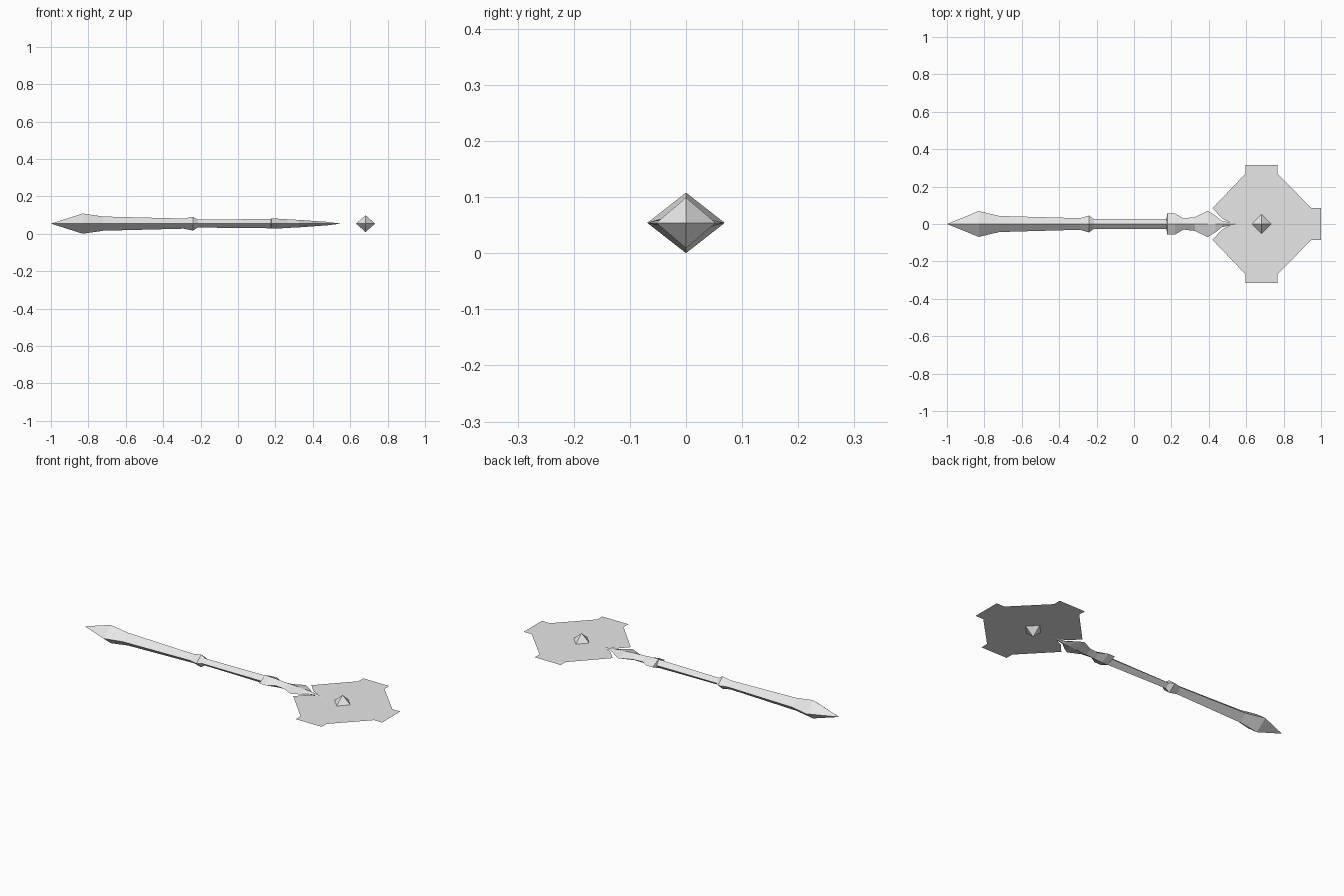
import bpy
import bmesh
from mathutils import Matrix

cube = bpy.data.objects.get("Cube")
if cube:
    bpy.data.objects.remove(cube, do_unlink=True)

MID = 0.054      # height of the central plane
HEAD_X = 0.682   # centre of the head plate

steel = bpy.data.materials.new("pale_grey")
steel.use_nodes = True
steel.diffuse_color = (0.8, 0.8, 0.8, 1)
steel.node_tree.nodes["Principled BSDF"].inputs["Base Color"].default_value = (0.8, 0.8, 0.8, 1)


def finish(name, bm, solid=True):
    if solid:
        bmesh.ops.recalc_face_normals(bm, faces=bm.faces)
    mesh = bpy.data.meshes.new(name)
    bm.to_mesh(mesh)
    bm.free()
    mesh.materials.append(steel)
    obj = bpy.data.objects.new(name, mesh)
    bpy.context.collection.objects.link(obj)
    return obj


def diamond_loft(name, start, sections, end):
    """Four-sided shaft along x: pointed ends and (x, half width, half height) rings."""
    bm = bmesh.new()
    rings = []
    for x, w, h in sections:
        rings.append([bm.verts.new((x, y, MID + z))
                      for y, z in ((w, 0), (0, h), (-w, 0), (0, -h))])
    tips = [bm.verts.new((x, 0, MID)) for x in (start, end)]
    for i in range(4):
        j = (i + 1) % 4
        for a, b in zip(rings, rings[1:]):
            bm.faces.new((a[i], a[j], b[j], b[i]))
        bm.faces.new((tips[0], rings[0][j], rings[0][i]))
        bm.faces.new((tips[1], rings[-1][i], rings[-1][j]))
    return finish(name, bm)


# Shaft with pointed pommel and a small collar
diamond_loft("shaft", -1.0, [
    (-0.83, 0.069, 0.054), (-0.72, 0.043, 0.038), (-0.29, 0.031, 0.027),
    (-0.24, 0.045, 0.037), (-0.215, 0.026, 0.021), (0.18, 0.026, 0.025)], 0.2)

# Flared socket that tapers into the head
diamond_loft("socket", 0.17, [
    (0.178, 0.057, 0.027), (0.218, 0.057, 0.026), (0.265, 0.03, 0.023),
    (0.325, 0.037, 0.02), (0.395, 0.07, 0.015), (0.435, 0.045, 0.012),
    (0.47, 0.017, 0.01)], 0.55)

# Flat head plate: one half outline, mirrored, with a notch for the socket
half = [(0.53, 0), (0.47, 0.03), (0.42, 0.085), (0.597, 0.27), (0.597, 0.315),
        (0.767, 0.315), (0.767, 0.27), (0.948, 0.085), (1.0, 0.085), (1.0, 0)]
outline = half + [(x, -y) for x, y in reversed(half[1:-1])]
bm = bmesh.new()
plate = bm.faces.new([bm.verts.new((x, y, MID)) for x, y in reversed(outline)])
if plate.normal.z < 0:
    plate.normal_flip()
bmesh.ops.triangulate(bm, faces=bm.faces[:])
finish("head_plate", bm, solid=False)

# Octahedral gem through the middle of the plate
bm = bmesh.new()
bmesh.ops.create_uvsphere(bm, u_segments=4, v_segments=2, radius=1,
                          matrix=Matrix.Translation((HEAD_X, 0, MID))
                          @ Matrix.Diagonal((0.051, 0.053, 0.045, 1)))
finish("gem", bm)
